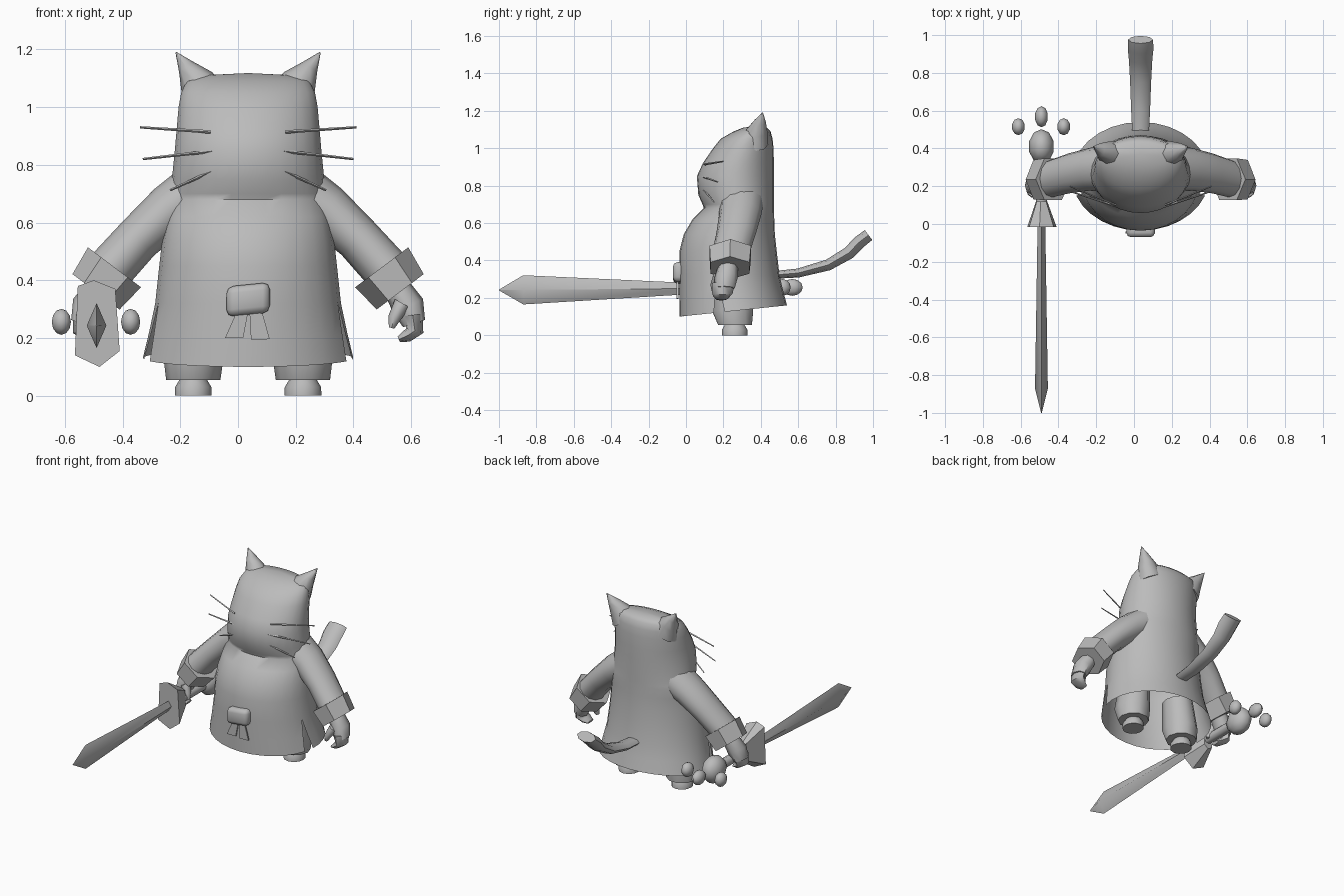
import bpy, bmesh, math
from mathutils import Vector

if "Cube" in bpy.data.objects:
    bpy.data.objects.remove(bpy.data.objects["Cube"])

CX = 0.035  # body centre line
grey = bpy.data.materials.new("plain_grey")
grey.diffuse_color = (0.5, 0.5, 0.5, 1)
grey.use_nodes = True
grey.node_tree.nodes["Principled BSDF"].inputs["Base Color"].default_value = grey.diffuse_color


def finish(bm, name, angle=50, recalc=True):
    if recalc:
        bmesh.ops.recalc_face_normals(bm, faces=bm.faces)
    me = bpy.data.meshes.new(name)
    bm.to_mesh(me)
    bm.free()
    ob = bpy.data.objects.new(name, me)
    bpy.context.collection.objects.link(ob)
    me.materials.append(grey)
    bpy.ops.object.select_all(action='DESELECT')
    ob.select_set(True)
    bpy.context.view_layer.objects.active = ob
    bpy.ops.object.shade_smooth_by_angle(angle=math.radians(angle))
    return ob


def tube(name, pts, n=10, side=(0, 1, 0), angle=50):
    """Loft of elliptical rings: (x, y, z, radius across, radius along side axis)."""
    bm = bmesh.new()
    w = Vector(side)
    c = [Vector(p[:3]) for p in pts]
    rings = []
    for i, p in enumerate(pts):
        t = (c[min(i + 1, len(c) - 1)] - c[max(i - 1, 0)]).normalized()
        u = t.cross(w).normalized()
        rings.append([bm.verts.new(c[i] + u * p[3] * math.cos(a) + w * p[4] * math.sin(a))
                      for a in (2 * math.pi * k / n for k in range(n))])
    for a, b in zip(rings, rings[1:]):
        for k in range(n):
            bm.faces.new((a[k], a[(k + 1) % n], b[(k + 1) % n], b[k]))
    bm.faces.new(rings[0])
    bm.faces.new(rings[-1])
    return finish(bm, name, angle)


def ball(name, loc, rad):
    bm = bmesh.new()
    bmesh.ops.create_uvsphere(bm, u_segments=10, v_segments=6, radius=1)
    for v in bm.verts:
        v.co = Vector([v.co[i] * rad[i] + loc[i] for i in range(3)])
    return finish(bm, name)


# Robe and head: one loft, split into front and back flaps below the waist
profile = [  # z, half width, front y, back y
    (0.13, .365, -.035, .54), (0.22, .343, -.036, .52), (0.32, .322, -.036, .50),
    (0.45, .308, -.035, .485), (0.54, .298, -.012, .475), (0.62, .285, .035, .472),
    (0.68, .275, .095, .47), (0.70, .27, .088, .47), (0.75, .264, .066, .47),
    (0.85, .254, .058, .47), (0.92, .248, .09, .47), (1.0, .241, .145, .468),
    (1.05, .232, .185, .463), (1.09, .213, .255, .452), (1.11, .165, .305, .432)]
bm = bmesh.new()
tops = []
for start, end, n in ((-165, -15, 12), (-15, 195, 16)):
    rows = []
    for z, a, yf, yb in profile:
        gap = max(0, (0.32 - z) / 0.19) * 6      # slit opens downwards
        drop = max(0, (0.32 - z) / 0.19) * 0.03  # hem rises to the back
        row = []
        for k in range(n + 1):
            th = math.radians(start + gap + (end - start - 2 * gap) * k / n)
            row.append(bm.verts.new((CX + a * math.cos(th),
                                     (yf + yb) / 2 + (yb - yf) / 2 * math.sin(th),
                                     z + drop * math.sin(th))))
        rows.append(row)
    for lo, hi in zip(rows, rows[1:]):
        for k in range(n):
            bm.faces.new((lo[k], lo[k + 1], hi[k + 1], hi[k]))
    tops.append(rows[-1])
crown = bm.verts.new((CX, .37, 1.118))
for row in tops:
    for a, b in zip(row, row[1:]):
        bm.faces.new((a, b, crown))
bmesh.ops.remove_doubles(bm, verts=bm.verts, dist=0.0005)
finish(bm, "robe_and_head", 60, recalc=False)

# Mirrored parts
for s, label in ((1, "right"), (-1, "left")):
    def m(*pts):
        return [(CX + s * p[0],) + p[1:] for p in pts]

    tube(label + "_ear", m((.145, .365, 1.02, .085, .075), (.178, .375, 1.09, .062, .06),
                           (.215, .392, 1.14, .03, .035), (.25, .41, 1.19, .002, .002)), 8)
    tube(label + "_sleeve", m((.12, .30, .74, .11, .12), (.27, .29, .645, .09, .113),
                              (.38, .268, .545, .08, .106), (.475, .24, .44, .082, .1)), 12)
    tube(label + "_cuff", m((.463, .237, .445, .115, .128), (.527, .235, .36, .102, .12)), 6,
         angle=25)
    tube(label + "_palm", m((.505, .228, .39, .045, .05), (.555, .215, .31, .057, .062),
                            (.575, .205, .25, .04, .055)), 8)
    tube(label + "_fingers", m((.57, .2, .28, .036, .06), (.578, .195, .225, .03, .055),
                               (.55, .19, .207, .022, .045), (.522, .188, .195, .01, .03)), 8)
    tube(label + "_thumb", m((.535, .175, .32, .03, .03), (.507, .155, .27, .022, .025),
                             (.497, .15, .235, .01, .012)), 8)
    tube(label + "_trouser", m((.19, .262, .055, .094, .095), (.19, .25, .13, .104, .115),
                               (.17, .25, .32, .09, .1)), 10)
    tube(label + "_foot", m((.19, .26, 0, .064, .068), (.19, .26, .03, .063, .068),
                            (.19, .26, .06, .045, .05)), 12)
    # Whiskers: inner end, outer end
    for i, (p, q) in enumerate((((.13, .10, .914), (.375, .20, .93)),
                                ((.12, .09, .848), (.365, .17, .82)),
                                ((.11, .09, .785), (.27, .15, .712)))):
        tube(f"{label}_whisker_{i + 1}", m(p + (.006, .006), q + (.004, .004)), 4)

# Tail
tube("tail", [(CX, .44, .32, .02, .042), (CX, .60, .333, .024, .05), (CX, .76, .376, .03, .056),
              (CX, .87, .44, .034, .062), (CX, .925, .497, .035, .068),
              (CX, .976, .536, .033, .066)], 8, side=(1, 0, 0))

# Sword: blade, flared guard, grip and paw-shaped pommel
SX = -0.49
tube("sword_blade", [(SX, .02, .25, .03, .02), (SX, -.87, .243, .078, .034),
                     (SX, -1.0, .242, .002, .002)], 4, side=(1, 0, 0))
bm = bmesh.new()
outline = [(-.555, .38), (-.50, .40), (-.425, .37), (-.41, .155), (-.48, .10), (-.565, .14)]
front = [bm.verts.new((x, -.015, z)) for x, z in outline]
back = [bm.verts.new((SX + (x - SX) * .38, .12, .25 + (z - .25) * .45)) for x, z in outline]
bm.faces.new(front)
bm.faces.new(back)
for k in range(6):
    j = (k + 1) % 6
    bm.faces.new((front[k], front[j], back[j], back[k]))
finish(bm, "sword_guard", 30)
tube("sword_grip", [(SX, .1, .25, .03, .03), (SX, .36, .25, .03, .03)], 8, side=(1, 0, 0))
ball("paw_pad", (SX, .41, .25), (.068, .092, .085))
for i, (dx, y, ry) in enumerate(((-.122, .515, .045), (0, .568, .056), (.118, .515, .045))):
    ball(f"paw_toe_{i + 1}", (SX + dx, y, .256), (.035, ry, .045))

# Belt pouch with two hanging straps
bm = bmesh.new()
bmesh.ops.create_cube(bm, size=1)
for v in bm.verts:
    v.co = Vector((.035 + v.co.x * .15, -.03 + v.co.y * .08, .333 + v.co.z * .105 + v.co.x * .015))
bmesh.ops.bevel(bm, geom=bm.edges[:], offset=.024, segments=2, profile=.5, affect='EDGES')
finish(bm, "belt_pouch")
for i, quad in enumerate((((-.005, .29), (.035, .29), (.018, .2), (-.045, .2)),
                          ((.04, .29), (.085, .285), (.11, .196), (.045, .194)))):
    bm = bmesh.new()
    f = bm.faces.new([bm.verts.new((x, -.05, z)) for x, z in quad])
    ext = bmesh.ops.extrude_face_region(bm, geom=[f])
    for v in ext["geom"]:
        if isinstance(v, bmesh.types.BMVert):
            v.co.y += .009
    finish(bm, f"pouch_strap_{i + 1}", 30)
